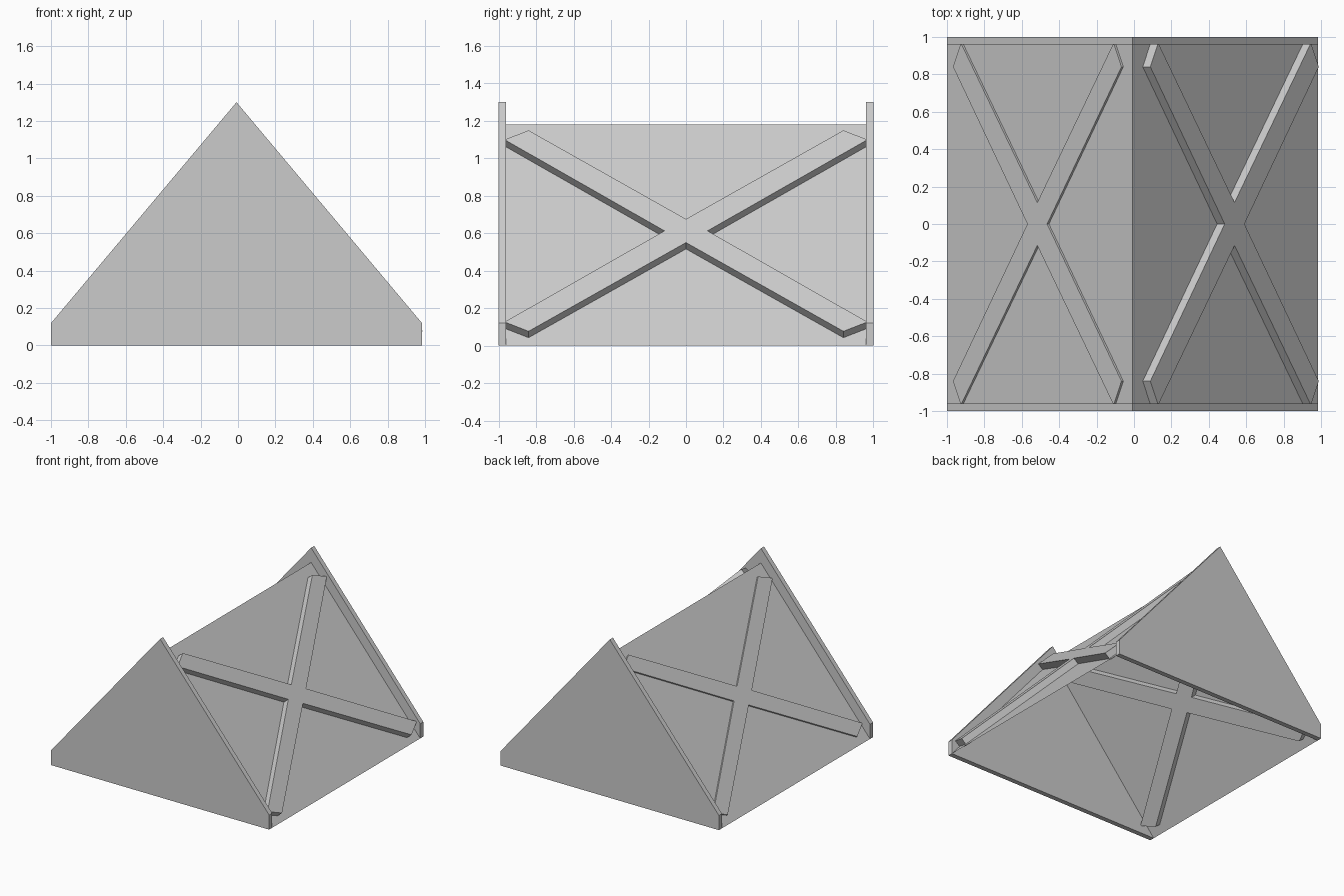
import bpy, math
from mathutils import Vector

if "Cube" in bpy.data.objects:
    bpy.data.objects.remove(bpy.data.objects["Cube"])

CX = -0.008          # ridge x position
HALF = 0.991         # half width of the gables
RISE = 1.18          # ridge height of the roof panels
EAVE = 0.12          # upright height of the gable ends


def make_object(name, verts, faces):
    mesh = bpy.data.meshes.new(name)
    mesh.from_pydata(verts, [], faces)
    mesh.update()
    obj = bpy.data.objects.new(name, mesh)
    bpy.context.collection.objects.link(obj)
    return obj


def prism(name, bottom, top):
    """Solid between two matching outlines; bottom runs clockwise seen from top."""
    n = len(bottom)
    faces = [tuple(reversed(range(n))), tuple(range(n, 2 * n))]
    faces += [(i, (i + 1) % n, n + (i + 1) % n, n + i) for i in range(n)]
    obj = make_object(name, bottom + top, faces)
    # consistent outward normals
    import bmesh
    bm = bmesh.new()
    bm.from_mesh(obj.data)
    bmesh.ops.recalc_face_normals(bm, faces=bm.faces)
    bm.to_mesh(obj.data)
    bm.free()
    return obj


# Gable end plates
gable = [(CX - HALF, 0), (CX + HALF, 0), (CX + HALF, EAVE),
         (CX, RISE + EAVE), (CX - HALF, EAVE)]
for name, y0, y1 in (("front_gable", -1, -0.96), ("back_gable", 0.96, 1)):
    prism(name, [(x, y0, z) for x, z in gable], [(x, y1, z) for x, z in gable])

# Cross brace outline in panel coordinates (y, distance up the slope)
quarter = [(0.115, 0), (0.968, 0.635), (0.84, 0.70), (0, 0.082)]
outline = (quarter
           + [(-y, s) for y, s in quarter[2:0:-1]]
           + [(-0.115, 0)]
           + [(-y, -s) for y, s in quarter[1:3]]
           + [(0, -0.082)]
           + [(y, -s) for y, s in quarter[2:0:-1]])

# Sloping roof panels, each with a cross brace showing on both faces
for name, side, outer, inner, drop in (("right", 1, 0.053, 0.013, 0.015),
                                       ("left", -1, 0.013, 0.053, 0.006)):
    eave_x = CX + side * HALF
    panel = [(eave_x, -0.96, 0), (eave_x, 0.96, 0), (CX, 0.96, RISE), (CX, -0.96, RISE)]
    make_object(name + "_panel", panel, [(0, 1, 2, 3) if side > 0 else (3, 2, 1, 0)])

    up = Vector((-side * HALF, 0, RISE)).normalized()
    normal = Vector((side * RISE, 0, HALF)).normalized()
    centre = Vector((CX + side * HALF / 2, 0, RISE / 2)) - up * drop

    def layer(offset):
        return [centre + up * s + normal * offset + Vector((0, y, 0)) for y, s in outline]

    prism(name + "_cross_brace", layer(-inner), layer(outer))
